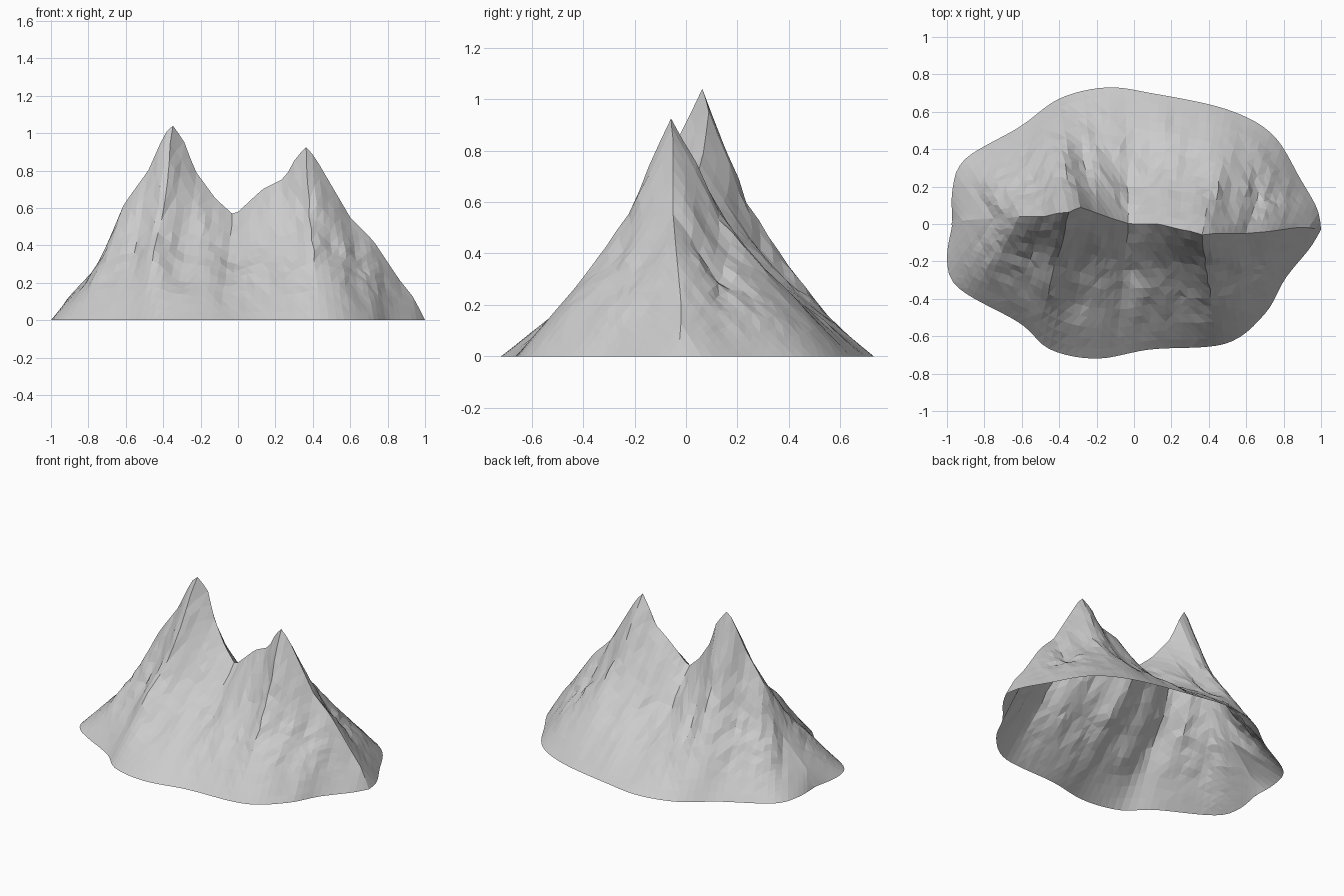
import bpy
import bmesh
import math
from mathutils import Vector, noise
from mathutils.geometry import intersect_point_line

cube = bpy.data.objects.get("Cube")
if cube:
    bpy.data.objects.remove(cube, do_unlink=True)

COLUMNS = 60   # stations along the ridge
ROWS = 14      # steps from the ridge down to the foot

# Crest of the mountain from the left tip to the right tip
CREST = [(-.98, 0, 0), (-.91, .02, .12), (-.74, .03, .3), (-.69, .03, .43),
         (-.61, .04, .62), (-.48, .04, .8), (-.4, .06, .98), (-.355, .06, 1.05),
         (-.29, .09, .96), (-.23, .07, .8), (-.12, .03, .65), (-.02, 0, .56),
         (.13, 0, .7), (.25, -.03, .76), (.31, -.04, .87), (.37, -.06, .93),
         (.43, -.05, .84), (.6, -.05, .55), (.72, -.04, .43), (.86, -.02, .22),
         (.94, -.02, .12), (1, -.03, 0)]

# Outline of the foot, front half and back half, between the same two tips
FRONT = [(-.97, 0), (-1, -.2), (-.93, -.35), (-.61, -.53), (-.45, -.67),
         (-.2, -.72), (.09, -.67), (.49, -.64), (.7, -.48), (.81, -.29),
         (.94, -.13), (1, -.03)]
BACK = [(-.97, 0), (-.97, .19), (-.9, .35), (-.61, .52), (-.4, .67),
        (-.15, .73), (.09, .7), (.49, .615), (.74, .48), (.89, .24),
        (.98, .08), (1, -.03)]

# Share of the crest height left at each share of the way down to the foot
PROFILE = [(0, 1), (.15, .8), (.27, .62), (.4, .48), (.6, .33), (.8, .17), (1, 0)]

# Gullies: upper end and lower end in plan
GULLIES = [((-.03, -.02), (-.02, -.25)), ((-.35, -.2), (-.31, -.45)),
           ((.31, -.15), (.35, -.45)), ((.07, .1), (.07, .43)),
           ((-.32, .15), (-.28, .4)), ((.5, .1), (.85, .15))]


def rounded(points, steps=6):
    """Pass a smooth curve through the points."""
    pts = [Vector(p).to_3d() for p in points]
    pts = [pts[0]] + pts + [pts[-1]]
    out = []
    for a, b, c, d in zip(pts, pts[1:], pts[2:], pts[3:]):
        for i in range(steps):
            t = i / steps
            out.append(b + (c - a) * t / 2 + (a * 2 - b * 5 + c * 4 - d) * t ** 2 / 2
                       + (b * 3 - a - c * 3 + d) * t ** 3 / 2)
    return out + [pts[-1]]


def resample(points, count):
    """Space points evenly by plan length."""
    pts = [Vector(p).to_3d() for p in points]
    lengths = [(b - a).xy.length for a, b in zip(pts, pts[1:])]
    step = sum(lengths) / count
    out, i, walked = [], 0, 0
    for k in range(count + 1):
        while i < len(lengths) - 1 and walked + lengths[i] < k * step:
            walked += lengths[i]
            i += 1
        t = min(1, (k * step - walked) / lengths[i])
        out.append(pts[i].lerp(pts[i + 1], t))
    return out


def height_share(v):
    """Read the slope profile at v."""
    for (a, high), (b, low) in zip(PROFILE, PROFILE[1:]):
        if v <= b:
            return high + (low - high) * (v - a) / (b - a)
    return 0


def gully_depth(p):
    """Deepest gully cut at this place."""
    depth = 0
    for start, end in GULLIES:
        a, b = Vector(start), Vector(end)
        t = intersect_point_line(p.xy, a, b)[1]
        gap = (p.xy - a.lerp(b, min(1, max(0, t)))).length
        depth = max(depth, .035 * math.exp(-(gap / .06) ** 2))
    return depth


def slope_point(top, foot, v, side):
    """Concave slope below the peaks, straighter below the saddle and ends."""
    p = top.lerp(foot, v)
    steep = min(1, max(0, (top.z - .35) / .45))
    p.z = top.z * ((1 - v) * (1 - steep) + height_share(v) * steep)
    fade = math.sin(math.pi * v ** .7) * min(1, top.z * 2) ** 2
    rough = noise.noise(Vector((p.x * 10, p.y * 5, side * 3)))
    p.z += fade * (.025 * rough - gully_depth(p))
    p.x += fade * .015 * noise.noise(p * 17)
    p.y += fade * .015 * noise.noise(p * 15 + Vector((5, 5, 5)))
    return p


# Rock material
rock = bpy.data.materials.new("light_grey_rock")
rock.use_nodes = True
grey = (.6, .6, .6, 1)
rock.diffuse_color = grey
rock.node_tree.nodes["Principled BSDF"].inputs["Base Color"].default_value = grey

# Mountain shell, open underneath
bm = bmesh.new()
crest = resample(CREST, COLUMNS)
crest_verts = [bm.verts.new(p) for p in crest]
for side, outline in ((-1, FRONT), (1, BACK)):
    foot = resample(rounded(outline), COLUMNS)
    grid = [crest_verts]
    for r in range(1, ROWS + 1):
        grid.append([bm.verts.new(slope_point(a, b, r / ROWS, side))
                     for a, b in zip(crest, foot)])
    for r in range(ROWS):
        for c in range(COLUMNS):
            quad = [grid[r][c], grid[r + 1][c], grid[r + 1][c + 1], grid[r][c + 1]]
            bm.faces.new(quad if side < 0 else quad[::-1])
bmesh.ops.remove_doubles(bm, verts=bm.verts[:], dist=.004)
bmesh.ops.triangulate(bm, faces=bm.faces[:], quad_method="SHORT_EDGE")

mesh = bpy.data.meshes.new("twin_peak_mountain")
bm.to_mesh(mesh)
bm.free()
mesh.materials.append(rock)
mountain = bpy.data.objects.new("twin_peak_mountain", mesh)
bpy.context.scene.collection.objects.link(mountain)
